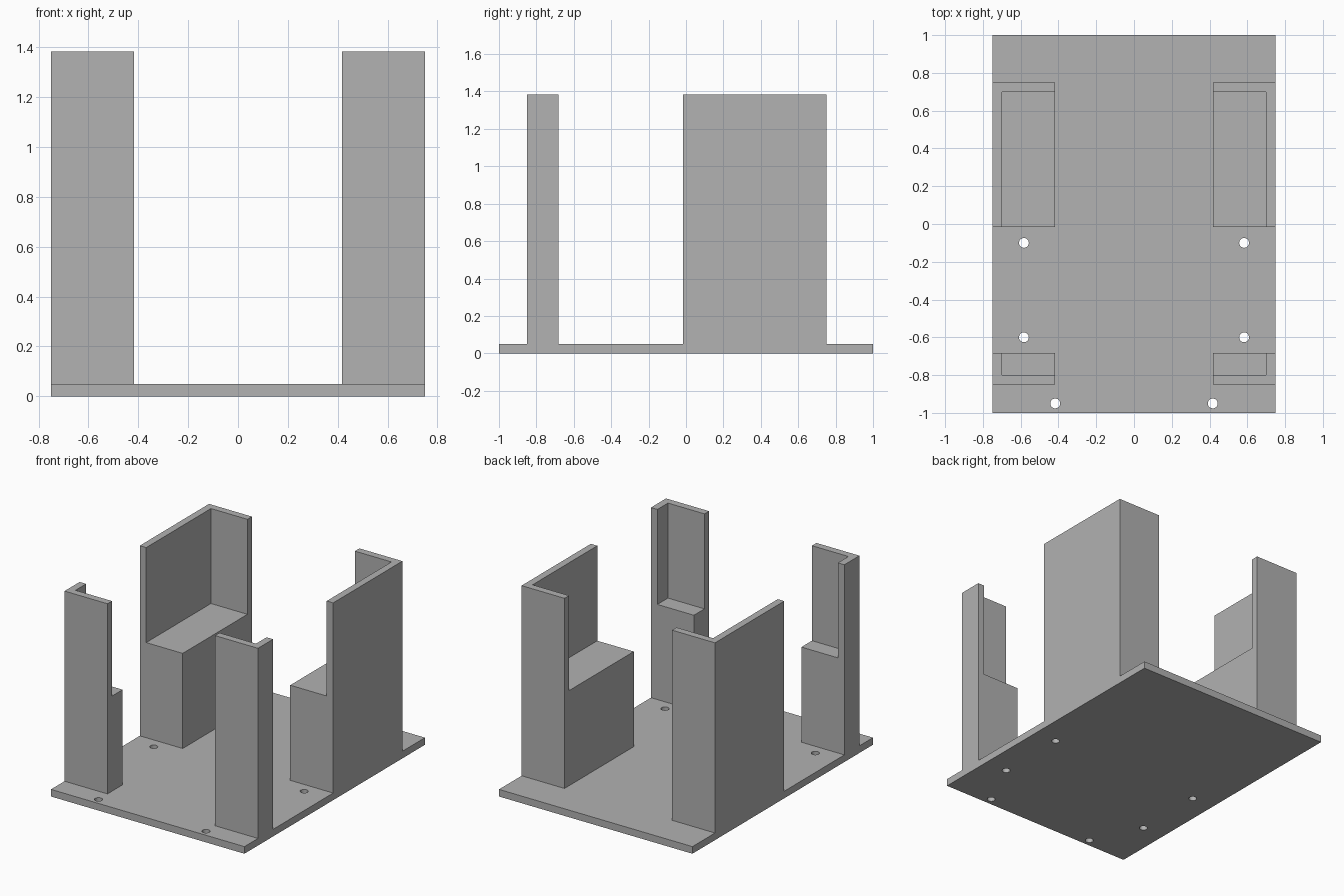
import bpy, bmesh

cube = bpy.data.objects.get("Cube")
if cube:
    bpy.data.objects.remove(cube, do_unlink=True)

PLATE = 0.05      # base plate thickness
WALL = 0.05       # corner wall thickness
TOP = 1.383       # top of the corner walls
LEDGE = 0.717     # top of the support blocks
OUT, IN = 0.75, 0.417   # outer and inner x of the corners

grey = bpy.data.materials.new("plain grey")
grey.use_nodes = True
colour = (0.445, 0.445, 0.445, 1)
grey.diffuse_color = colour
grey.node_tree.nodes["Principled BSDF"].inputs["Base Color"].default_value = colour


def prism(name, outline, z0, z1):
    """Extrude a flat outline from z0 up to z1."""
    bm = bmesh.new()
    face = bm.faces.new([bm.verts.new((x, y, z0)) for x, y in outline])
    top = bmesh.ops.extrude_face_region(bm, geom=[face])["geom"]
    verts = [v for v in top if isinstance(v, bmesh.types.BMVert)]
    bmesh.ops.translate(bm, verts=verts, vec=(0, 0, z1 - z0))
    bmesh.ops.recalc_face_normals(bm, faces=bm.faces)
    mesh = bpy.data.meshes.new(name)
    bm.to_mesh(mesh)
    bm.free()
    mesh.materials.append(grey)
    obj = bpy.data.objects.new(name, mesh)
    bpy.context.collection.objects.link(obj)
    return obj


def rectangle(x0, y0, x1, y1):
    return [(x0, y0), (x1, y0), (x1, y1), (x0, y1)]


# Base plate with six round screw holes
plate = prism("base_plate", rectangle(-OUT, -1, OUT, 1), 0, PLATE)
bm = bmesh.new()
for x, y in [(0.583, -0.1), (0.583, -0.6), (0.417, -0.95)]:
    for side in (-1, 1):
        made = bmesh.ops.create_cone(bm, cap_ends=True, segments=32,
                                     radius1=0.026, radius2=0.026, depth=0.3)
        bmesh.ops.translate(bm, verts=made["verts"], vec=(side * x, y, 0))
cutter_mesh = bpy.data.meshes.new("hole_cutter")
bm.to_mesh(cutter_mesh)
bm.free()
cutter_mesh.materials.append(grey)
cutter = bpy.data.objects.new("hole_cutter", cutter_mesh)
bpy.context.collection.objects.link(cutter)
cutter.hide_render = True
holes = plate.modifiers.new("screw_holes", 'BOOLEAN')
holes.operation = 'DIFFERENCE'
holes.solver = 'EXACT'
holes.object = cutter
bpy.context.view_layer.objects.active = plate
bpy.ops.object.modifier_apply(modifier=holes.name)
bpy.data.objects.remove(cutter, do_unlink=True)

# Corner supports: an L-shaped wall around a lower block.
# "closed" is the y of the end wall, "open" the y of the free end.
for end, closed, open_y in [("front", -0.85, -0.683), ("back", 0.75, -0.017)]:
    inner_y = closed + (WALL if open_y > closed else -WALL)
    for name, s in [("left", 1), ("right", -1)]:
        out, mid, inn = s * OUT, s * (OUT - WALL), s * IN
        prism(f"{end}_{name}_corner_wall",
              [(out, open_y), (out, closed), (inn, closed),
               (inn, inner_y), (mid, inner_y), (mid, open_y)], PLATE, TOP)
        prism(f"{end}_{name}_support_block",
              rectangle(mid, inner_y, inn, open_y), PLATE, LEDGE)
